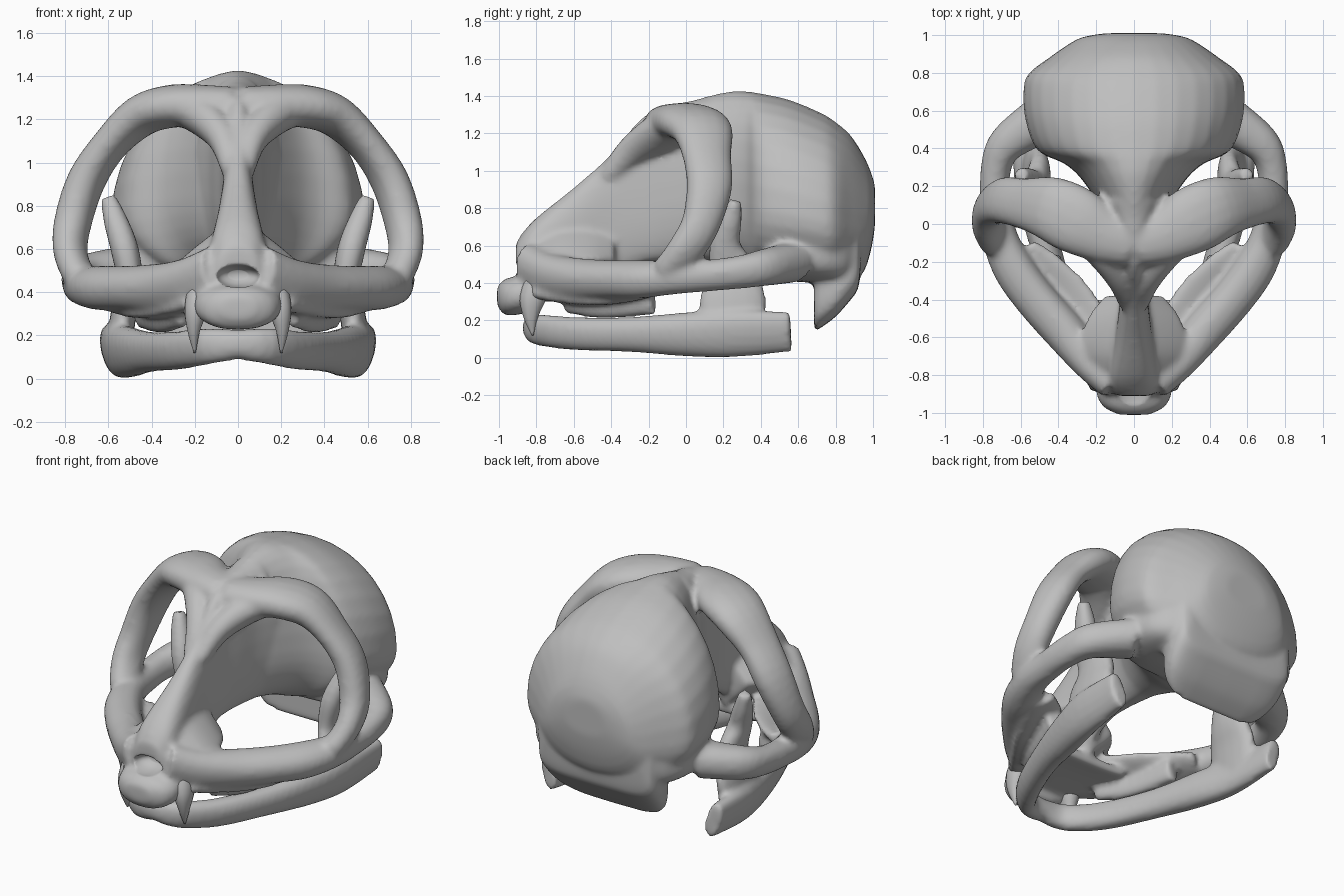
import bpy
import bmesh
import math
from mathutils import Vector

if "Cube" in bpy.data.objects:
    bpy.data.objects.remove(bpy.data.objects["Cube"])

bone = bpy.data.materials.new("bone_grey")
bone.use_nodes = True
bone.diffuse_color = (0.52, 0.52, 0.52, 1)
bone.node_tree.nodes["Principled BSDF"].inputs["Base Color"].default_value = bone.diffuse_color


def spline(rows, steps=4):
    """Smooth rows of numbers with a Catmull-Rom spline."""
    result = []
    for i in range(len(rows) - 1):
        p, q = rows[max(i - 1, 0)], rows[i]
        r, s = rows[i + 1], rows[min(i + 2, len(rows) - 1)]
        for k in range(steps):
            t = k / steps
            result.append([b + t * (c - a) / 2
                           + t * t * (2 * a - 5 * b + 4 * c - d) / 2
                           + t * t * t * (3 * b - a - 3 * c + d) / 2
                           for a, b, c, d in zip(p, q, r, s)])
    return result + [list(rows[-1])]


def skin(bm, sections, power, sides):
    """Bridge (centre, side axis, upper axis, lower axis) sections into a solid."""
    rings = []
    for centre, u, upper, lower in sections:
        ring = []
        for k in range(sides):
            angle = math.tau * k / sides
            c, s = math.cos(angle), math.sin(angle)
            cu = math.copysign(abs(c) ** (2 / power), c)
            sv = math.copysign(abs(s) ** (2 / power), s)
            ring.append(bm.verts.new(centre + u * cu + (upper if s > 0 else lower) * sv))
        rings.append(ring)
    for first, second in zip(rings, rings[1:]):
        for k in range(sides):
            n = (k + 1) % sides
            bm.faces.new((first[k], first[n], second[n], second[k]))
    bm.faces.new(rings[0][::-1])
    bm.faces.new(rings[-1])


def body(bm, rows, power=2.0, level=0.5, sides=32):
    """Central mass from rows of y, half width, top, bottom; widest at level."""
    sections = []
    for y, width, top, low in spline(rows):
        height = top - low
        sections.append((Vector((0, y, low + height * level)), Vector((width, 0, 0)),
                         Vector((0, 0, height * (1 - level))), Vector((0, 0, height * level))))
    skin(bm, sections, power, sides)


def tube_pair(bm, rows, hint, sides=16):
    """Mirrored bars from rows of x, y, z, radius along hint, other radius."""
    path = spline(rows)
    for side in (1, -1):
        points = [Vector((side * p[0], p[1], p[2])) for p in path]
        sections = []
        for i, p in enumerate(path):
            tangent = (points[min(i + 1, len(points) - 1)] - points[max(i - 1, 0)]).normalized()
            u = Vector((side * hint[0], hint[1], hint[2]))
            u = (u - tangent * u.dot(tangent)).normalized()
            v = tangent.cross(u) * p[4]
            sections.append((points[i], u * p[3], v, v))
        skin(bm, sections, 2.2, sides)


def finish(name, bm):
    bmesh.ops.recalc_face_normals(bm, faces=bm.faces)
    mesh = bpy.data.meshes.new(name)
    bm.to_mesh(mesh)
    bm.free()
    mesh.materials.append(bone)
    for face in mesh.polygons:
        face.use_smooth = True
    obj = bpy.data.objects.new(name, mesh)
    bpy.context.collection.objects.link(obj)
    return obj


def fuse(obj):
    remesh = obj.modifiers.new("fuse", "REMESH")
    remesh.mode = "VOXEL"
    remesh.voxel_size = 0.017
    remesh.use_smooth_shade = True


def soften(obj, repeats):
    smooth = obj.modifiers.new("soften", "SMOOTH")
    smooth.factor = 0.5
    smooth.iterations = repeats


UP, DEPTH, FLARED, LEANING = (0, 0, 1), (0, 1, 0), (.3, -.25, 1), (-.3, 1, 0)
bm = bmesh.new()

# Nose bridge and thin wall between the orbits
body(bm, [(-0.91, .09, .61, .40), (-0.82, .13, .73, .36), (-0.6, .10, .91, .36),
          (-0.4, .075, 1.09, .42), (-0.25, .08, 1.27, .5), (-0.12, .11, 1.34, .52),
          (0, .14, 1.37, .52), (0.12, .19, 1.39, .52)], 2.4)

# Egg-shaped braincase, widest low down
body(bm, [(-0.06, .08, 1.34, .53), (0.08, .17, 1.39, .52), (0.24, .28, 1.425, .49),
          (0.32, .37, 1.425, .46), (0.39, .51, 1.415, .44), (0.55, .575, 1.38, .42),
          (0.72, .585, 1.31, .40), (0.8, .555, 1.26, .40), (0.88, .45, 1.19, .41),
          (0.95, .35, 1.08, .46), (0.99, .27, .99, .58), (1.01, .15, .92, .7)], 2.05, .36)

# Full lower sides of the braincase
body(bm, [(0.42, .46, .8, .43), (0.55, .52, .8, .41), (0.72, .53, .8, .4),
          (0.85, .46, .8, .4), (0.93, .35, .8, .47)], 4)

# Hanging plate at the back of the skull
body(bm, [(0.685, .35, .75, .14), (0.72, .38, .75, .16), (0.8, .41, .75, .22),
          (0.88, .41, .75, .31), (0.92, .39, .75, .37), (0.935, .35, .75, .48)], 5)

# Front of the upper jaw and flare at the foot of the nose
body(bm, [(-0.9, .16, .5, .3), (-0.75, .25, .46, .3), (-0.55, .3, .38, .3),
          (-0.4, .27, .35, .29)], 3)
body(bm, [(-1.01, .08, .38, .28), (-0.97, .16, .42, .23), (-0.9, .2, .44, .23),
          (-0.82, .2, .44, .25)], 2.3)
body(bm, [(-0.89, .15, .66, .36), (-0.7, .27, .74, .33), (-0.52, .26, .74, .32),
          (-0.38, .16, .7, .36)], 1.1)

# Thin orbit floors
tube_pair(bm, [(.14, -.76, .39, .06, .14), (.26, -.56, .36, .045, .16),
               (.38, -.39, .35, .04, .16), (.49, -.25, .36, .04, .13),
               (.59, -.14, .38, .04, .09)], FLARED)

# Cheek bones sweeping back into the side arches
tube_pair(bm, [(.09, -.83, .46, .16, .1), (.23, -.72, .43, .13, .1),
               (.38, -.555, .42, .11, .11), (.52, -.4, .42, .1, .11),
               (.635, -.24, .42, .1, .11), (.71, -.07, .43, .09, .095),
               (.735, .12, .44, .085, .08), (.73, .3, .46, .09, .08),
               (.67, .43, .485, .1, .1), (.48, .56, .51, .11, .13)], FLARED)

# Brows and outer orbit rings
tube_pair(bm, [(.02, -.1, 1.25, .13, .1), (.16, -.06, 1.26, .15, .1),
               (.31, .02, 1.26, .18, .1), (.45, .085, 1.215, .17, .095),
               (.59, .11, 1.085, .135, .08), (.7, .125, .92, .125, .085),
               (.765, .08, .72, .105, .085), (.775, 0, .58, .1, .075),
               (.73, -.1, .46, .09, .07)], LEANING)

# Flare from the nose bridge up into the brows
tube_pair(bm, [(.03, -.42, .97, .05, .05), (.07, -.29, 1.11, .08, .07),
               (.16, -.12, 1.21, .12, .09), (.28, .02, 1.26, .12, .08)], DEPTH)

# Upper cheek teeth
tube_pair(bm, [(.25, -.64, .31, .07, .04), (.35, -.45, .29, .08, .05),
               (.44, -.17, .31, .08, .05)], UP)

skull = finish("skull", bm)
fuse(skull)

# Nasal opening
bm = bmesh.new()
body(bm, [(-1.02, .07, .5, .46), (-0.95, .1, .53, .42),
          (-0.86, .09, .52, .43), (-0.82, .04, .5, .46)])
opening = finish("nasal_opening_cutter", bm)
opening.hide_render = True
opening.hide_set(True)
cut = skull.modifiers.new("nasal_opening", "BOOLEAN")
cut.operation = "DIFFERENCE"
cut.solver = "EXACT"
cut.object = opening
soften(skull, 7)

# Lower jaw with tall rear blades
bm = bmesh.new()
tube_pair(bm, [(-.03, -.82, .16, .065, .055), (.14, -.79, .15, .085, .055),
               (.28, -.6, .13, .09, .065), (.41, -.3, .125, .095, .07),
               (.5, 0, .125, .12, .08), (.56, .25, .13, .13, .07),
               (.58, .56, .14, .11, .05)], (.25, 0, 1))
tube_pair(bm, [(.55, .24, .12, .17, .06), (.53, .25, .3, .18, .06),
               (.5, .25, .44, .14, .06), (.525, .21, .6, .085, .065),
               (.57, .24, .74, .06, .055), (.6, .265, .84, .035, .035)], DEPTH)
jaw = finish("lower_jaw", bm)
fuse(jaw)
soften(jaw, 5)

# Upper canines
bm = bmesh.new()
tube_pair(bm, [(.17, -.78, .44, .07, .06), (.195, -.82, .32, .07, .055),
               (.205, -.83, .22, .04, .03), (.2, -.82, .12, .005, .005)], DEPTH, 10)
finish("canines", bm)
